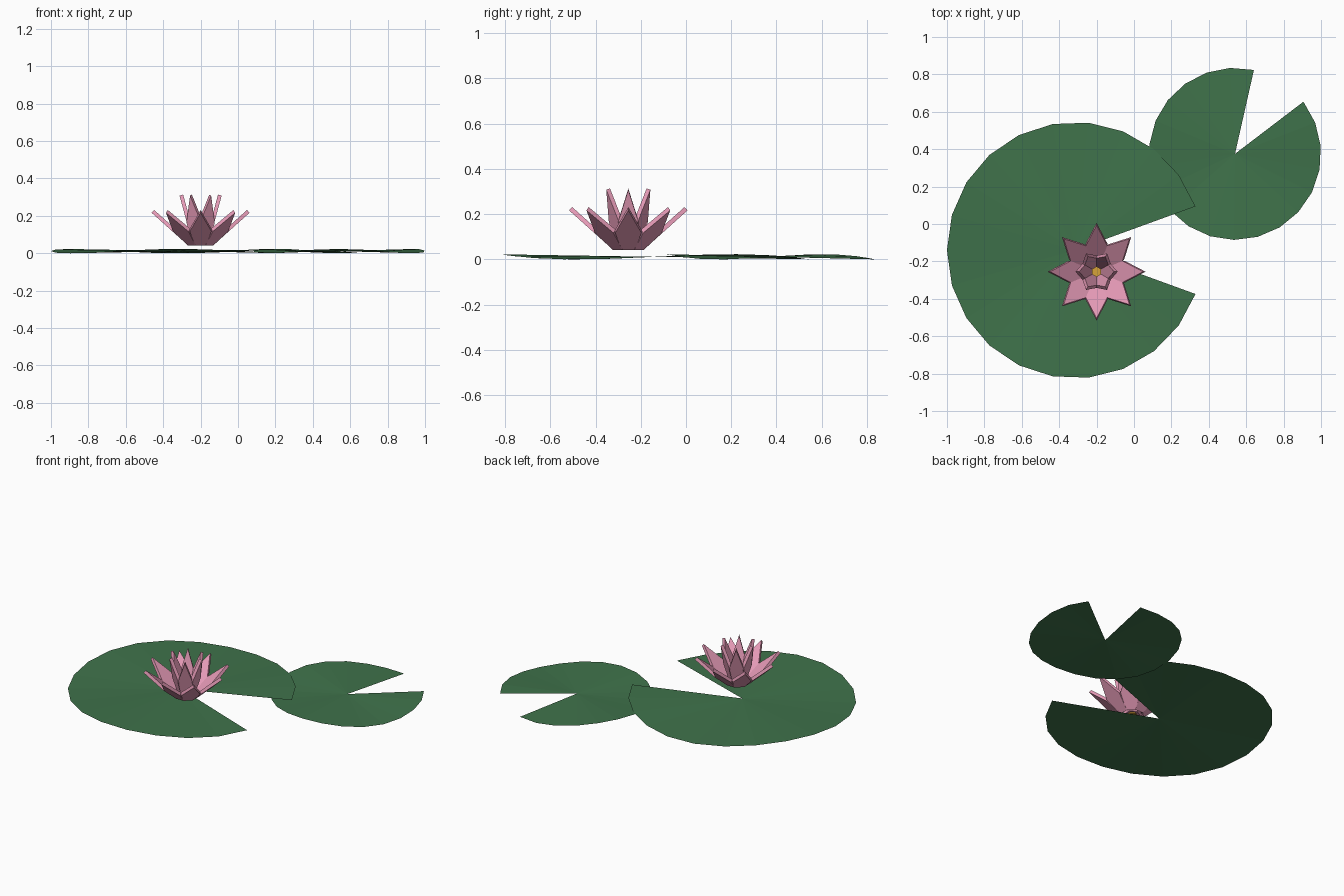
import bpy, bmesh
from math import sin, cos, radians, pi
from mathutils import Vector, Matrix

if "Cube" in bpy.data.objects:
    bpy.data.objects.remove(bpy.data.objects["Cube"])


def material(name, rgb):
    m = bpy.data.materials.new(name)
    m.diffuse_color = (*rgb, 1)
    m.use_nodes = True
    m.node_tree.nodes["Principled BSDF"].inputs["Base Color"].default_value = m.diffuse_color
    return m


GREEN = material("pad_green", (0.05, 0.17, 0.07))
PINK = material("petal_pink", (0.80, 0.33, 0.48))
OCHRE = material("stamen_ochre", (0.68, 0.36, 0.04))


def finish(name, bm, mat):
    me = bpy.data.meshes.new(name)
    bm.to_mesh(me)
    bm.free()
    me.materials.append(mat)
    ob = bpy.data.objects.new(name, me)
    bpy.context.collection.objects.link(ob)
    return ob


# Thin notched leaf: a fan of 20 segments with a gently waving rim
def lily_pad(name, x, y, radius, notch_dir):
    bm = bmesh.new()
    mid = bm.verts.new((x, y, 0.0115))
    rim = []
    for i in range(21):
        a = radians(notch_dir + 20 + 16 * i)
        rim.append(bm.verts.new((x + radius * cos(a), y + radius * sin(a),
                                 0.0115 + 0.0115 * sin(3 * a))))
    for a, b in zip(rim, rim[1:]):
        bm.faces.new((mid, a, b))
    finish(name, bm, GREEN)


# Ring of flat pointed petals, each leaning from its base to its tip
def petal_ring(name, count, base, tip, base_w, mid_w, mid_t, thick=0.02):
    bm = bmesh.new()
    p0, p1 = Vector((base[0], 0, base[1])), Vector((tip[0], 0, tip[1]))
    d = (p1 - p0).normalized()
    n = Vector((-d.z, 0, d.x)) * thick / 2
    outline = [(0, -base_w), (mid_t, -mid_w), (1, 0), (mid_t, mid_w), (0, base_w)]
    for k in range(count):
        turn = Matrix.Rotation(2 * pi * k / count, 3, 'Z')
        lo, hi = [[bm.verts.new(turn @ (p0.lerp(p1, t) + Vector((0, w, 0)) + s * n) + FLOWER)
                   for t, w in outline] for s in (-1, 1)]
        bm.faces.new(hi)
        bm.faces.new(lo[::-1])
        for i in range(5):
            j = (i + 1) % 5
            bm.faces.new((lo[i], lo[j], hi[j], hi[i]))
    bmesh.ops.recalc_face_normals(bm, faces=bm.faces)
    finish(name, bm, PINK)


# Leaves
lily_pad("large_pad", -0.315, -0.14, 0.685, 0)
lily_pad("small_pad", 0.54, 0.375, 0.46, 57.3)

# Flower
FLOWER = Vector((-0.2, -0.255, 0))
petal_ring("outer_petals", 8, (0.06, 0.049), (0.255, 0.224), 0.03, 0.058, 0.43)
petal_ring("inner_petals", 6, (0.032, 0.05), (0.103, 0.311), 0.025, 0.045, 0.45)

# Six-sided flower centre
bm = bmesh.new()
bmesh.ops.create_cone(bm, cap_ends=True, segments=6, radius1=0.028, radius2=0.028, depth=0.06,
                      matrix=Matrix.Translation(FLOWER + Vector((0, 0, 0.075))))
finish("flower_centre", bm, OCHRE)
